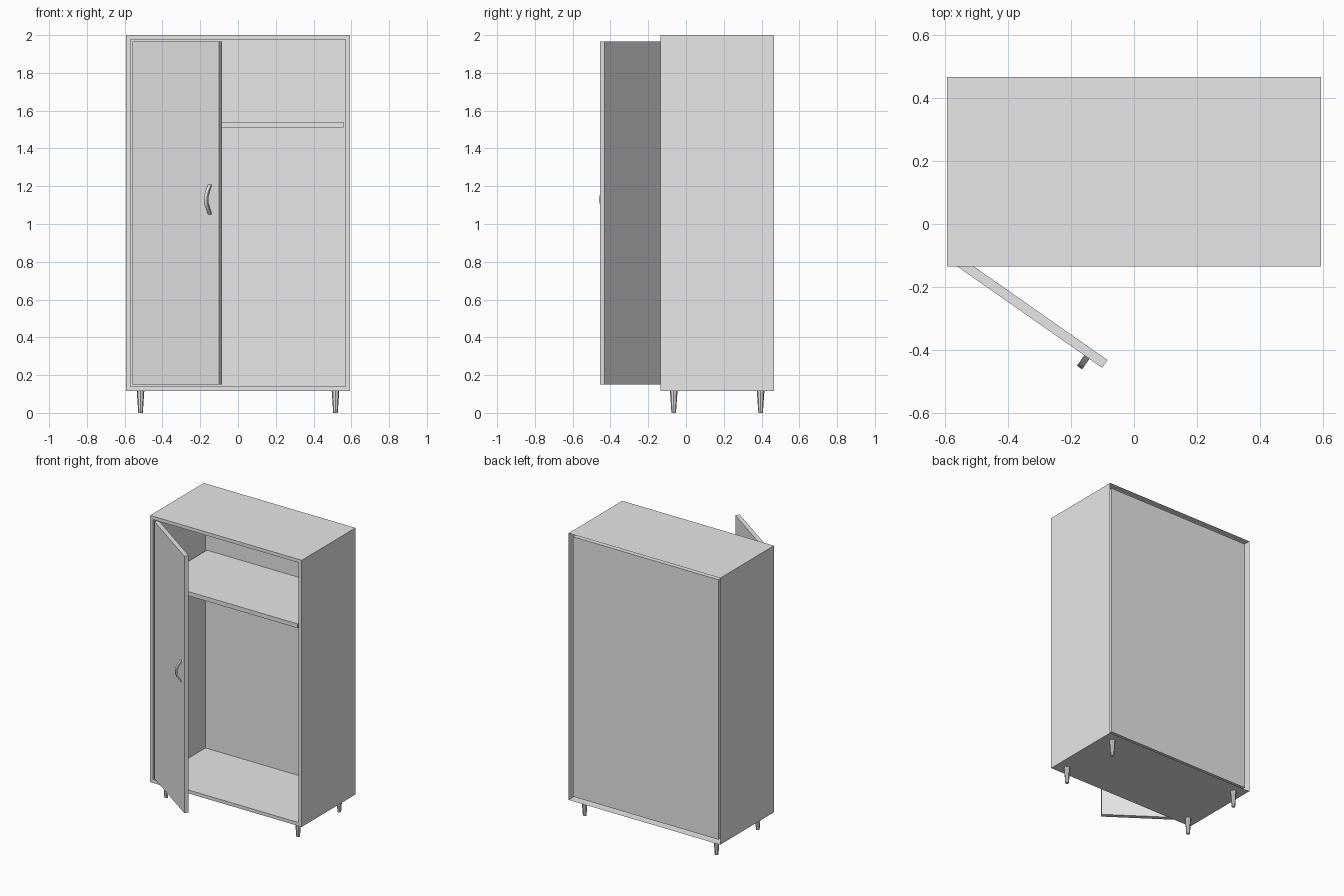
import bpy, bmesh, math
from mathutils import Matrix, Vector

cube = bpy.data.objects.get("Cube")
if cube:
    bpy.data.objects.remove(cube, do_unlink=True)

grey = bpy.data.materials.new("light_grey")
grey.use_nodes = True
color = (0.8, 0.8, 0.8, 1)
grey.diffuse_color = color
grey.node_tree.nodes["Principled BSDF"].inputs["Base Color"].default_value = color

HALF_W, FRONT, REAR, BASE, TOP = 0.593, -0.135, 0.465, 0.115, 2.0
WALL = 0.034
BACK_PANEL = 0.45
IN_W, IN_BASE, IN_TOP = HALF_W - WALL, BASE + WALL, TOP - WALL


def finish(name, bm):
    mesh = bpy.data.meshes.new(name)
    bm.to_mesh(mesh)
    bm.free()
    mesh.materials.append(grey)
    obj = bpy.data.objects.new(name, mesh)
    bpy.context.collection.objects.link(obj)
    return obj


def add_box(bm, lo, hi):
    lo, hi = Vector(lo), Vector(hi)
    matrix = Matrix.Translation((lo + hi) / 2) @ Matrix.Diagonal((*(hi - lo), 1))
    return bmesh.ops.create_cube(bm, size=1, matrix=matrix)["verts"]


# Cabinet shell: inset the front, push it in to form the compartment, open the rear
bm = bmesh.new()
add_box(bm, (-HALF_W, FRONT, BASE), (HALF_W, REAR, TOP))
bm.normal_update()
front = next(f for f in bm.faces if f.normal.y < -0.9)
rear = next(f for f in bm.faces if f.normal.y > 0.9)
bmesh.ops.inset_region(bm, faces=[front], thickness=WALL)
panel = bmesh.ops.extrude_discrete_faces(bm, faces=[front])["faces"][0]
bmesh.ops.translate(bm, verts=panel.verts, vec=(0, BACK_PANEL - FRONT, 0))
bmesh.ops.delete(bm, geom=[rear], context="FACES_ONLY")
finish("cabinet", bm)

# Upper shelf
bm = bmesh.new()
add_box(bm, (-IN_W, FRONT + 0.003, 1.51), (IN_W, BACK_PANEL, 1.54))
finish("shelf", bm)

# Open door, hinged on the right-hand side of the cabinet
hinge = Matrix.Translation((-IN_W, FRONT, 0)) @ Matrix.Rotation(math.radians(-35), 4, "Z")
bm = bmesh.new()
add_box(bm, (0, 0, IN_BASE), (IN_W, 0.03, IN_TOP))
finish("door", bm).matrix_world = hinge

# Bowed handle: a crescent profile extruded across the door
STEPS = 10
outer, inner = [], []
for i in range(STEPS + 1):
    t = i / STEPS
    bow = math.sin(math.pi * t)
    outer.append((0.49, -0.04 * bow, 1.05 + 0.16 * t))
    inner.append((0.49, 0.002 - 0.03 * bow, 1.06 + 0.14 * t))
bm = bmesh.new()
rows = [[bm.verts.new(p) for p in arc] for arc in (outer, inner)]
for i in range(STEPS):
    bm.faces.new((rows[0][i], rows[0][i + 1], rows[1][i + 1], rows[1][i]))
side = bmesh.ops.extrude_face_region(bm, geom=bm.faces[:])["geom"]
bmesh.ops.translate(bm, vec=(0.02, 0, 0),
                    verts=[g for g in side if isinstance(g, bmesh.types.BMVert)])
bmesh.ops.recalc_face_normals(bm, faces=bm.faces)
finish("door_handle", bm).matrix_world = hinge

# Four tapered legs
for depth, y in (("front", -0.065), ("back", 0.395)):
    for hand, x in (("left", 0.516), ("right", -0.516)):
        bm = bmesh.new()
        bmesh.ops.create_cone(bm, cap_ends=True, segments=8, radius1=0.012, radius2=0.02,
                              depth=BASE, matrix=Matrix.Translation((x, y, BASE / 2)))
        finish(f"{depth}_{hand}_leg", bm)
